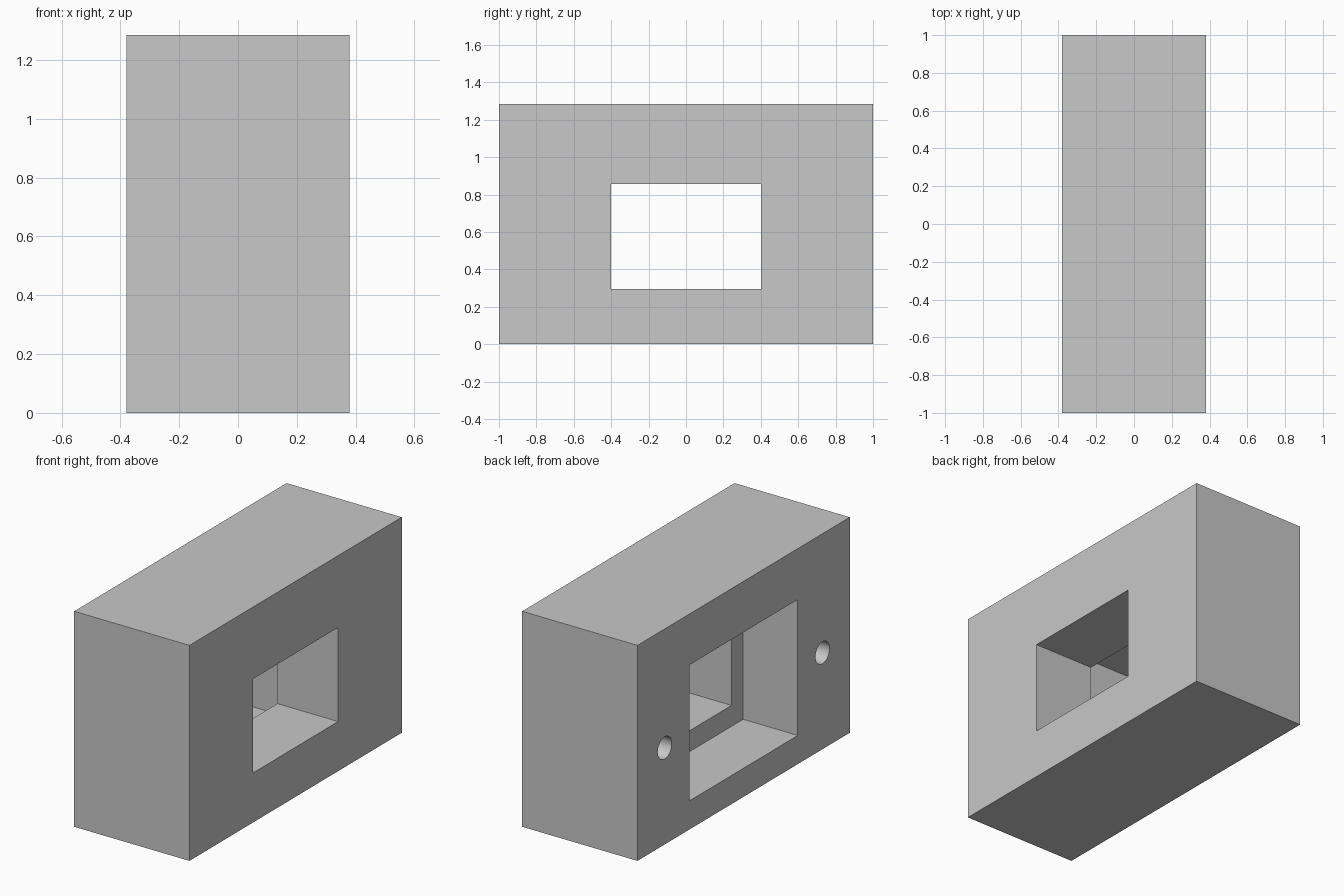
import bpy
import math

cube = bpy.data.objects.get("Cube")
if cube:
    bpy.data.objects.remove(cube, do_unlink=True)

WIDTH, LENGTH, HEIGHT = 0.76, 2.0, 1.285
SIDE = WIDTH / 2        # the pocket opens on -x
CENTRE_Z = 0.576        # shared height of the openings and screw holes
STEP_X = -0.02          # floor of the pocket

grey = bpy.data.materials.new("light_grey")
grey.use_nodes = True
grey.diffuse_color = (0.58, 0.58, 0.58, 1)
grey.node_tree.nodes["Principled BSDF"].inputs["Base Color"].default_value = (0.58, 0.58, 0.58, 1)


def box(name, low, high):
    """Box between two opposite corners."""
    centre = [(a + b) / 2 for a, b in zip(low, high)]
    bpy.ops.mesh.primitive_cube_add(size=1, location=centre)
    ob = bpy.context.object
    ob.name = name
    ob.scale = [b - a for a, b in zip(low, high)]
    bpy.ops.object.transform_apply(location=True, rotation=True, scale=True)
    ob.data.materials.append(grey)
    return ob


def rect_cutter(name, x_range, half_y, half_z):
    return box(name, (x_range[0], -half_y, CENTRE_Z - half_z),
               (x_range[1], half_y, CENTRE_Z + half_z))


def hole_cutter(name, y, radius, depth):
    """Blind round hole drilled into the pocket side."""
    over = 0.1
    bpy.ops.mesh.primitive_cylinder_add(
        vertices=48, radius=radius, depth=depth + over,
        location=(-SIDE + (depth - over) / 2, y, CENTRE_Z),
        rotation=(0, math.pi / 2, 0))
    ob = bpy.context.object
    ob.name = name
    ob.data.materials.append(grey)
    return ob


# Solid housing block
housing = box("housing", (-SIDE, -LENGTH / 2, 0), (SIDE, LENGTH / 2, HEIGHT))

# Wide pocket, narrower through window and two screw holes
cutters = [
    rect_cutter("pocket_cutter", (-SIDE - 0.1, STEP_X), 0.51, 0.405),
    rect_cutter("window_cutter", (STEP_X - 0.1, SIDE + 0.1), 0.4, 0.28),
]
for side, label in ((-1, "front"), (1, "back")):
    cutters.append(hole_cutter(label + "_screw_hole_cutter", side * 0.743, 0.066, 0.4))

# Carve the housing, then discard the cutters
bpy.ops.object.select_all(action='DESELECT')
bpy.context.view_layer.objects.active = housing
housing.select_set(True)
for cutter in cutters:
    cutter.hide_render = True
    mod = housing.modifiers.new(cutter.name, 'BOOLEAN')
    mod.operation = 'DIFFERENCE'
    mod.solver = 'EXACT'
    mod.object = cutter
    bpy.ops.object.modifier_apply(modifier=mod.name)
    bpy.data.objects.remove(cutter, do_unlink=True)

# Round hole walls smooth, box edges sharp
bpy.ops.object.shade_smooth_by_angle(angle=math.radians(30))
